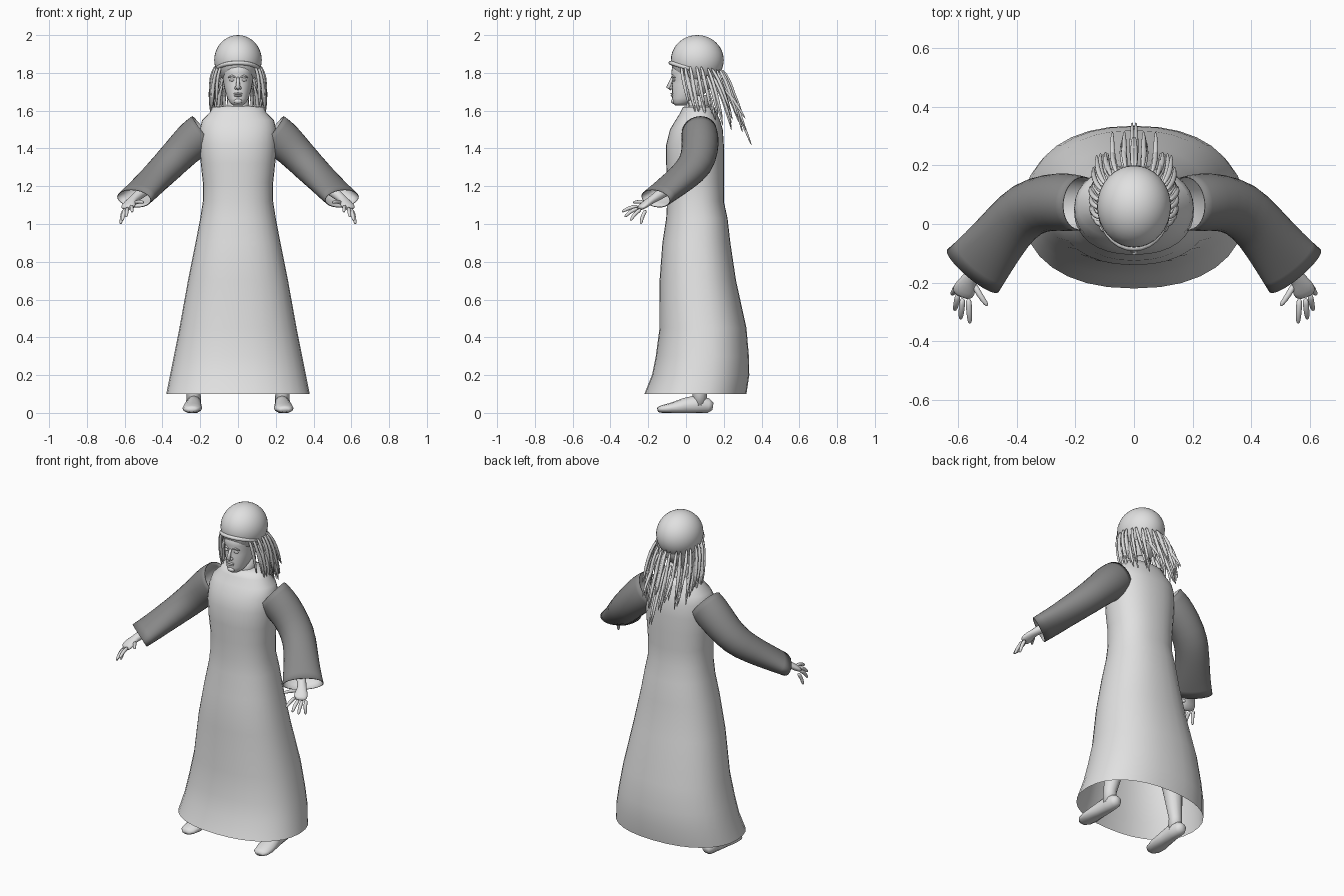
import bpy, bmesh, math, random
from mathutils import Vector, Matrix

random.seed(4)
cube = bpy.data.objects.get("Cube")
if cube:
    bpy.data.objects.remove(cube)


def material(name, value):
    m = bpy.data.materials.new(name)
    m.use_nodes = True
    colour = (value, value, value, 1)
    m.diffuse_color = colour
    m.node_tree.nodes["Principled BSDF"].inputs["Base Color"].default_value = colour
    return m


LIGHT = material("light grey", 0.75)
DARK = material("dark grey", 0.25)


def skin(bm, rings, caps):
    """Join equal rings of points with quads."""
    loops = [[bm.verts.new(p) for p in ring] for ring in rings]
    n = len(loops[0])
    for a, b in zip(loops, loops[1:]):
        for i in range(n):
            j = (i + 1) % n
            bm.faces.new((a[i], a[j], b[j], b[i]))
    if caps[0]:
        bm.faces.new(loops[0][::-1])
    if caps[1]:
        bm.faces.new(loops[-1])


def stack(bm, sections, sides, power, caps):
    """Horizontal rounded sections: height, half width, front y, back y."""
    def bend(v):
        return math.copysign(abs(v) ** (2 / power), v)
    rings = []
    for z, hw, yf, yb in sections:
        ring = []
        for i in range(sides):
            a = 2 * math.pi * i / sides
            ring.append((hw * bend(math.cos(a)),
                         (yf + yb) / 2 + (yb - yf) / 2 * bend(math.sin(a)), z))
        rings.append(ring)
    skin(bm, rings, caps)


def tube(bm, points, radii, sides=10, caps=(True, True)):
    """Tube along points; each radius is a number or (sideways, upward)."""
    pts = [Vector(p) for p in points]
    way = (pts[-1] - pts[0]).normalized()
    ref = Vector((0, 1, 0)) if abs(way.z) > 0.8 else Vector((0, 0, 1))
    rings = []
    for i, p in enumerate(pts):
        t = (pts[min(i + 1, len(pts) - 1)] - pts[max(i - 1, 0)]).normalized()
        u = ref.cross(t).normalized()
        v = t.cross(u)
        ra, rb = radii[i] if isinstance(radii[i], tuple) else (radii[i], radii[i])
        rings.append([p + u * ra * math.cos(2 * math.pi * k / sides)
                      + v * rb * math.sin(2 * math.pi * k / sides) for k in range(sides)])
    skin(bm, rings, caps)


def ball(bm, centre, size, u=16, v=10):
    m = Matrix.Translation(centre) @ Matrix.Diagonal((*size, 1))
    bmesh.ops.create_uvsphere(bm, u_segments=u, v_segments=v, radius=1, matrix=m)


def finish(bm, name, mats=(LIGHT,), mirror=False, subdiv=0, lining=False):
    bmesh.ops.recalc_face_normals(bm, faces=bm.faces)
    for f in bm.faces:
        f.smooth = True
    mesh = bpy.data.meshes.new(name)
    bm.to_mesh(mesh)
    bm.free()
    for m in mats:
        mesh.materials.append(m)
    ob = bpy.data.objects.new(name, mesh)
    bpy.context.scene.collection.objects.link(ob)
    if subdiv:
        mod = ob.modifiers.new("Smooth", 'SUBSURF')
        mod.levels = mod.render_levels = subdiv
    if lining:
        mod = ob.modifiers.new("Lining", 'SOLIDIFY')
        mod.thickness, mod.offset, mod.material_offset = 0.004, -1, 1
    if mirror:
        mod = ob.modifiers.new("Mirror", 'MIRROR')
        mod.use_mirror_merge = False
    return ob


# Long robe, open at the hem
bm = bmesh.new()
stack(bm, [(0.10, .38, -.22, .32), (0.20, .36, -.18, .335), (0.30, .34, -.16, .333),
           (0.45, .31, -.14, .32), (0.70, .265, -.14, .265), (0.90, .225, -.125, .235),
           (1.03, .20, -.105, .22), (1.12, .186, -.10, .20), (1.22, .186, -.10, .20),
           (1.32, .197, -.105, .20), (1.42, .205, -.105, .20), (1.50, .203, -.085, .195),
           (1.55, .19, -.055, .18), (1.59, .15, -.03, .16), (1.62, .135, -.015, .15),
           (1.625, .06, .02, .11)], 32, 2.25, (False, False))
finish(bm, "robe")

# Wide sleeves with a pale lining
bm = bmesh.new()
tube(bm, [(.18, .07, 1.49), (.225, .075, 1.455), (.29, .075, 1.395), (.365, .055, 1.315),
          (.43, -.01, 1.25), (.50, -.10, 1.18), (.55, -.16, 1.135)],
     [(.095, .105), (.102, .108), (.10, .098), (.10, .09), (.095, .078), (.105, .066),
      (.117, .056)], 16, (False, False))
finish(bm, "sleeves", (DARK, LIGHT), mirror=True, subdiv=1, lining=True)

# Forearms, palms and fingers
bm = bmesh.new()
tube(bm, [(.40, .01, 1.27), (.48, -.09, 1.19), (.55, -.17, 1.135), (.566, -.195, 1.12),
          (.58, -.225, 1.097), (.59, -.25, 1.08)],
     [.045, .036, .024, (.03, .02), (.044, .019), (.036, .013)])
fingers = [((.605, -.21, 1.075), (.622, -.24, 1.0)), ((.60, -.235, 1.08), (.612, -.295, 1.018)),
           ((.585, -.25, 1.085), (.592, -.325, 1.038)), ((.565, -.25, 1.095), (.56, -.34, 1.065)),
           ((.55, -.20, 1.11), (.50, -.28, 1.115))]
for base, tip in fingers:
    a, b = Vector(base), Vector(tip)
    knuckle = a.lerp(b, .5) + Vector((0, -.006, .007))
    tube(bm, [a, knuckle, a.lerp(b, .9), b], [.012, .011, .009, .004], 8)
finish(bm, "hands", mirror=True, subdiv=1)

# Legs and feet
bm = bmesh.new()
tube(bm, [(.10, .06, .95), (.15, .06, .55), (.205, .085, .30), (.235, .075, .12), (.235, .07, .04)],
     [.085, .065, .058, .037, .04], 12)
tube(bm, [(.232, .142, .035), (.233, .12, .038), (.234, .06, .045), (.238, -.01, .036),
          (.242, -.08, .025), (.246, -.13, .02), (.247, -.15, .016)],
     [(.022, .02), (.036, .038), (.04, .05), (.045, .042), (.053, .028), (.045, .02), (.025, .012)], 12)
for v in bm.verts:
    v.co.z = max(v.co.z, 0)
finish(bm, "legs_and_feet", mirror=True)

# Head and neck
bm = bmesh.new()
stack(bm, [(1.628, .026, -.058, .0), (1.642, .043, -.07, .03), (1.665, .056, -.073, .07),
           (1.70, .067, -.073, .11), (1.74, .076, -.074, .15), (1.765, .08, -.07, .165),
           (1.80, .084, -.078, .17), (1.86, .086, -.07, .17)], 28, 2.2, (True, True))
tube(bm, [(0, .065, 1.56), (0, .055, 1.68)], [.062, .058], 16)
finish(bm, "head")

# Facial features
bm = bmesh.new()
tube(bm, [(0, -.072, 1.775), (0, -.082, 1.75), (0, -.092, 1.725), (0, -.078, 1.714)],
     [.007, .009, .013, .008], 8)
ball(bm, (0, -.072, 1.69), (.024, .010, .005))
ball(bm, (0, -.070, 1.679), (.020, .011, .006))
ball(bm, (0, -.066, 1.65), (.022, .014, .014))
for s in (-1, 1):
    ball(bm, (s * .012, -.078, 1.72), (.008, .010, .007))
    ball(bm, (s * .032, -.063, 1.762), (.014, .008, .007))
    tube(bm, [(s * .014, -.074, 1.777), (s * .032, -.071, 1.784), (s * .052, -.058, 1.776)],
         [.004, .006, .003], 6)
finish(bm, "face_features")

# Round cap and its rolled front edge
bm = bmesh.new()
ball(bm, (0, .06, 1.868), (.126, .14, .132), 32, 20)
finish(bm, "cap")

bm = bmesh.new()
arc = []
for i in range(13):
    a = math.radians(-78 + 13 * i)
    arc.append((.112 * math.sin(a), .045 - .127 * math.cos(a), 1.815 + .038 * math.cos(a)))
tube(bm, arc, [.011] * len(arc), 8)
finish(bm, "cap_edge")

# Swept-back locks of hair in three rows
bm = bmesh.new()
for row, (z, count) in enumerate(((1.84, 11), (1.80, 10), (1.755, 8))):
    for i in range(count):
        a = math.radians(3 + (128 - 14 * row) * (i + random.uniform(-.2, .2)) / (count - 1))
        back = max(math.cos(a), 0)
        root = Vector((.118 * math.sin(a), .06 + .13 * math.cos(a), z - .02 * back))
        sweep = .045 + back * random.uniform(.04, .12)
        tip = Vector((random.uniform(.135, .158) * math.sin(a), root.y + sweep,
                      1.615 - .03 * row - back * random.uniform(.0, .18)))
        puff = Vector((math.sin(a) * .018, .012 * math.cos(a), .012))
        tube(bm, [root, root.lerp(tip, .3) + puff, root.lerp(tip, .7) + puff * .6, tip],
             [.008, .0105, .0095, .003], 7)
finish(bm, "hair_locks", mirror=True, subdiv=1)
